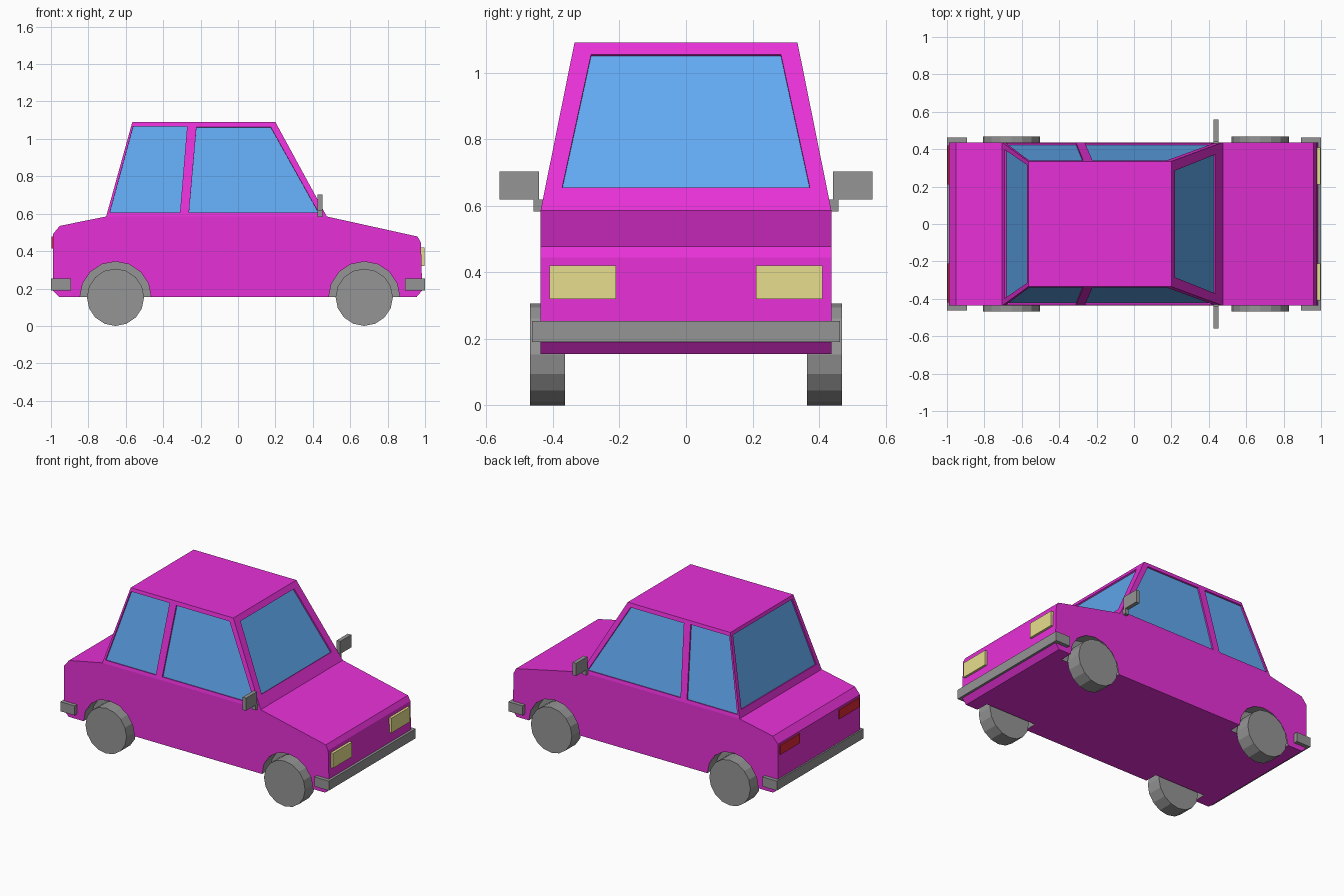
import bpy, bmesh, math
from mathutils import Vector

if "Cube" in bpy.data.objects:
    bpy.data.objects.remove(bpy.data.objects["Cube"])


def material(name, rgb):
    m = bpy.data.materials.new(name)
    m.diffuse_color = (*rgb, 1)
    m.use_nodes = True
    m.node_tree.nodes["Principled BSDF"].inputs["Base Color"].default_value = m.diffuse_color
    return m


PAINT = material("paint", (0.80, 0.03, 0.68))
GREY = material("dark_grey", (0.30, 0.30, 0.30))
GLASS = material("glass", (0.12, 0.40, 0.88))
YELLOW = material("headlight_yellow", (0.80, 0.73, 0.27))
RED = material("tail_red", (0.75, 0.02, 0.04))


def loft(bm, a, b, side_mat=0, cap_mat=0):
    """Closed prism between two rings of points; returns its side faces."""
    va = [bm.verts.new(p) for p in a]
    vb = [bm.verts.new(p) for p in b]
    n = len(a)
    caps = [bm.faces.new(va), bm.faces.new(vb)]
    sides = [bm.faces.new((va[i], va[(i + 1) % n], vb[(i + 1) % n], vb[i])) for i in range(n)]
    for f in caps:
        f.material_index = cap_mat
    for f in sides:
        f.material_index = side_mat
    return sides


def finish(bm, name, mats):
    bmesh.ops.recalc_face_normals(bm, faces=bm.faces[:])
    me = bpy.data.meshes.new(name)
    bm.to_mesh(me)
    bm.free()
    for m in mats:
        me.materials.append(m)
    ob = bpy.data.objects.new(name, me)
    bpy.context.collection.objects.link(ob)
    return ob


def box(bm, x, y, z):
    ring = [(x[0], y[0]), (x[1], y[0]), (x[1], y[1]), (x[0], y[1])]
    loft(bm, [(*p, z[0]) for p in ring], [(*p, z[1]) for p in ring])


def disc(x, z, r, y, n=16):
    return [(x + r * math.sin(i * math.tau / n), y, z - r * math.cos(i * math.tau / n)) for i in range(n)]


# Main proportions
HALF_W, ROOF_W = 0.437, 0.335
BELT, ROOF = 0.585, 1.09
REAR, FRONT = (-0.705, -0.565), (0.475, 0.20)
WHEELS_X, WHEEL_R = (-0.655, 0.675), 0.153


def slope(pair, z):
    return pair[0] + (pair[1] - pair[0]) * (z - BELT) / (ROOF - BELT)


# Body: side profile extruded across, cabin pulled up from the belt-line face
profile = [(-0.955, 0.155), (-0.99, 0.19), (-0.99, 0.49), (-0.953, 0.535), (REAR[0], BELT),
           (FRONT[0], BELT), (0.96, 0.478), (0.978, 0.445), (0.985, 0.19), (0.955, 0.155)]
bm = bmesh.new()
sides = loft(bm, [(x, -HALF_W, z) for x, z in profile], [(x, HALF_W, z) for x, z in profile])
top = bmesh.ops.extrude_discrete_faces(bm, faces=[sides[4]])["faces"][0]
for v in top.verts:
    v.co = (FRONT[1] if v.co.x > 0 else REAR[1], math.copysign(ROOF_W, v.co.y), ROOF)
body = finish(bm, "car_body", [PAINT, GREY, GLASS])

# Cutter: wheel arches and shallow window recesses
bm = bmesh.new()


def window(quad, normal):
    n = Vector(normal).normalized()
    pts = [Vector(p) for p in quad]
    f = loft(bm, [p + n * 0.04 for p in pts], [p - n * 0.01 for p in pts], 0, 2)
    return f


rise = ROOF - BELT
side_windows = [
    [(-0.685, 0.607), (-0.31, 0.607), (-0.272, 1.067), (-0.56, 1.067)],
    [(-0.262, 0.607), (0.43, 0.607), (0.175, 1.063), (-0.222, 1.063)]]
for s in (-1, 1):
    for x in WHEELS_X:
        loft(bm, disc(x, 0.154, 0.19, s * 0.35), disc(x, 0.154, 0.19, s * 0.6), 1, 1)
    for quad in side_windows:
        window([(x, s * slope((HALF_W, ROOF_W), z), z) for x, z in quad],
               (0, s * rise, HALF_W - ROOF_W))
for line, s, (w0, z0), (w1, z1) in ((FRONT, 1, (0.372, 0.655), (0.285, 1.055)),
                                    (REAR, -1, (0.398, 0.63), (0.315, 1.068))):
    window([(slope(line, z), y, z) for y, z in ((-w0, z0), (w0, z0), (w1, z1), (-w1, z1))],
           (s * rise, 0, abs(line[0] - line[1])))
cutter = finish(bm, "opening_cutter", [PAINT, GREY, GLASS])
cutter.hide_render = True

mod = body.modifiers.new("openings", "BOOLEAN")
mod.operation, mod.solver, mod.object = "DIFFERENCE", "EXACT", cutter
bpy.context.view_layer.objects.active = body
bpy.ops.object.modifier_apply(modifier=mod.name)
bpy.data.objects.remove(cutter)

# Wheels
for end, x in zip(("rear", "front"), WHEELS_X):
    for side, s in (("right", -1), ("left", 1)):
        bm = bmesh.new()
        loft(bm, disc(x, WHEEL_R, WHEEL_R, s * 0.364), disc(x, WHEEL_R, WHEEL_R, s * 0.469))
        finish(bm, f"{end}_{side}_wheel", [GREY])

# Wrap-around bumpers
for end, s, inner in (("front", 1, 0.98), ("rear", -1, 0.985)):
    u = [(0.893, -0.462), (1.0, -0.462), (1.0, 0.462), (0.893, 0.462),
         (0.893, 0.435), (inner, 0.435), (inner, -0.435), (0.893, -0.435)]
    bm = bmesh.new()
    loft(bm, [(s * x, y, 0.19) for x, y in u], [(s * x, y, 0.254) for x, y in u])
    finish(bm, f"{end}_bumper", [GREY])

# Lights and door mirrors
for side, s in (("right", -1), ("left", 1)):
    bm = bmesh.new()
    box(bm, (0.97, 0.996), (s * 0.21, s * 0.41), (0.32, 0.42))
    finish(bm, f"{side}_headlight", [YELLOW])
    bm = bmesh.new()
    box(bm, (-0.998, -0.98), (s * 0.21, s * 0.42), (0.415, 0.477))
    finish(bm, f"{side}_tail_light", [RED])
    bm = bmesh.new()
    box(bm, (0.426, 0.452), (s * 0.442, s * 0.56), (0.618, 0.703))
    box(bm, (0.426, 0.452), (s * 0.43, s * 0.458), (0.583, 0.618))
    finish(bm, f"{side}_mirror", [GREY])
